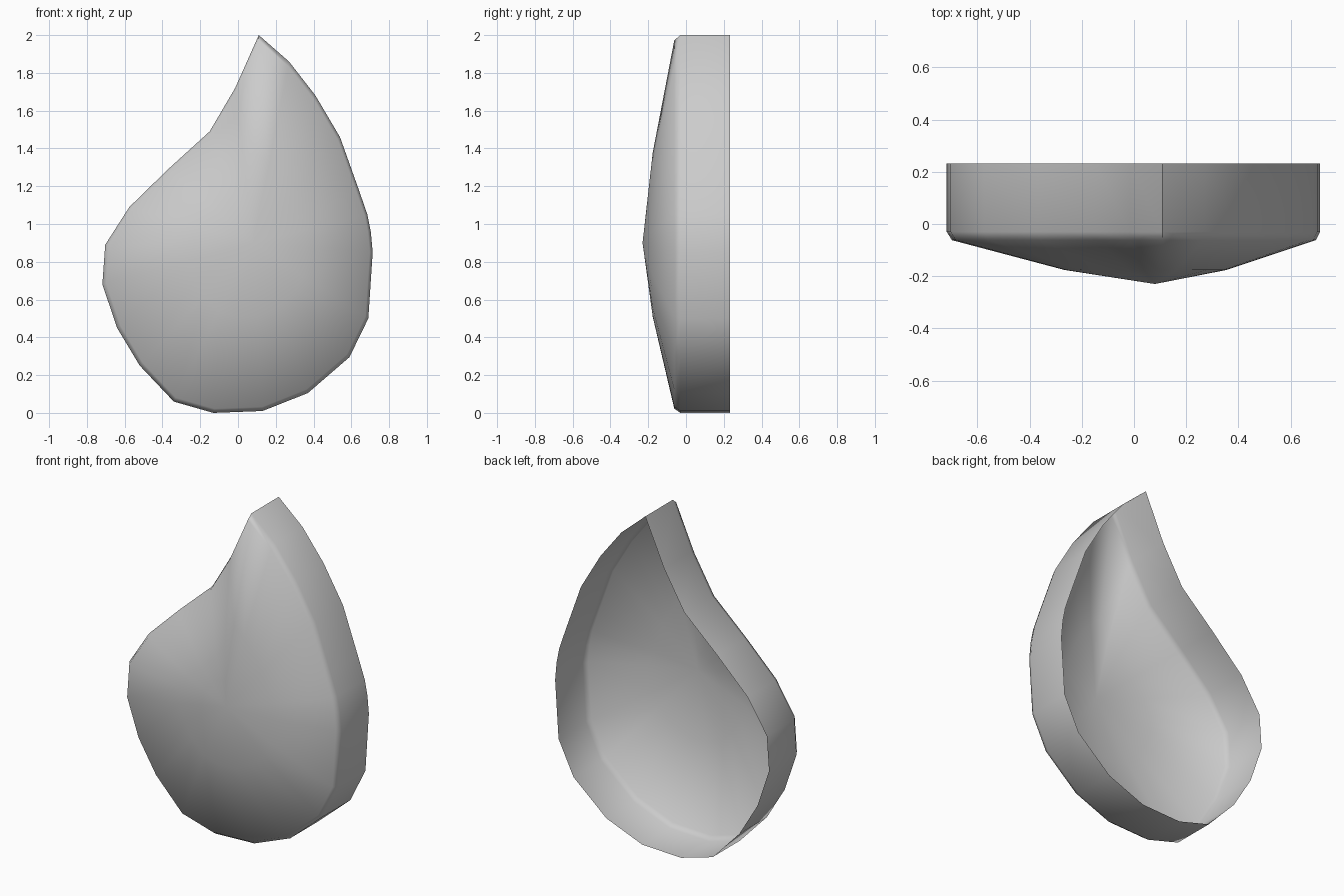
import bpy, bmesh, math

if "Cube" in bpy.data.objects:
    bpy.data.objects.remove(bpy.data.objects["Cube"])

# Outline in the x-z plane, clockwise from the tip
OUTLINE = [(0.11, 2.0), (0.27, 1.86), (0.41, 1.68), (0.54, 1.46), (0.64, 1.18),
           (0.685, 1.05), (0.703, 0.96), (0.713, 0.85), (0.69, 0.50), (0.59, 0.295),
           (0.37, 0.105), (0.13, 0.01), (-0.13, 0.0), (-0.34, 0.06), (-0.52, 0.25),
           (-0.64, 0.45), (-0.718, 0.68), (-0.703, 0.89), (-0.575, 1.09),
           (-0.37, 1.29), (-0.15, 1.49), (-0.015, 1.72)]
APEX = (0.08, -0.23, 0.90)
# Rings from the open back rim to the domed front: (y, scale about apex)
RINGS = [(0.232, 1.0), (-0.03, 1.0), (-0.062, 0.975), (-0.176, 0.435)]

bm = bmesh.new()
rings = [[bm.verts.new((APEX[0] + (x - APEX[0]) * s, y, APEX[2] + (z - APEX[2]) * s))
          for x, z in OUTLINE] for y, s in RINGS]
n = len(OUTLINE)

# Side wall, rounded lip and dome
for a, b in zip(rings, rings[1:]):
    for i in range(n):
        j = (i + 1) % n
        bm.faces.new((a[i], a[j], b[j], b[i]))

# Dome centre
top = bm.verts.new(APEX)
for i in range(n):
    bm.faces.new((rings[-1][i], rings[-1][(i + 1) % n], top))

# Outward facing surfaces
bm.normal_update()
if sum(f.normal.y for f in bm.faces) > 0:
    bmesh.ops.reverse_faces(bm, faces=bm.faces[:])

mesh = bpy.data.meshes.new("petal_shell")
bm.to_mesh(mesh)
bm.free()
shell = bpy.data.objects.new("petal_shell", mesh)
bpy.context.collection.objects.link(shell)
bpy.context.view_layer.objects.active = shell
shell.select_set(True)
bpy.ops.object.shade_smooth_by_angle(angle=math.radians(60))
